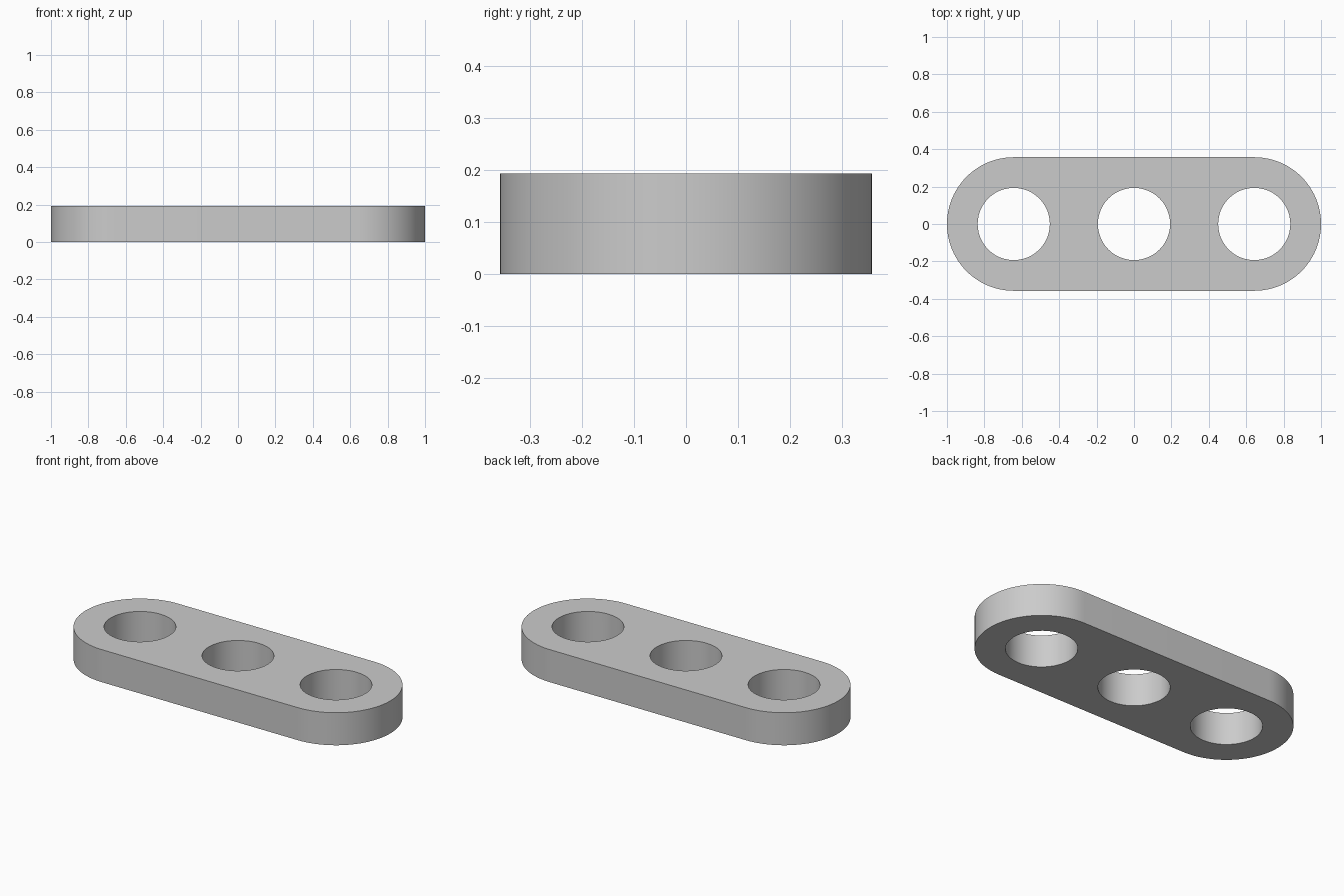
import bpy
import bmesh
from math import pi, sin, cos, radians

if "Cube" in bpy.data.objects:
    bpy.data.objects.remove(bpy.data.objects["Cube"], do_unlink=True)

HEIGHT = 0.193
END_RADIUS = 0.357
HOLE_RADIUS = 0.193
PITCH = 1 - END_RADIUS
STEPS = 48

grey = bpy.data.materials.new("light grey")
grey.use_nodes = True
colour = (0.6, 0.6, 0.6, 1)
grey.diffuse_color = colour
grey.node_tree.nodes["Principled BSDF"].inputs["Base Color"].default_value = colour


def extrude_outline(name, outline, bottom, top):
    """Make a solid by raising a flat outline from bottom to top."""
    bm = bmesh.new()
    base = bm.faces.new([bm.verts.new((x, y, bottom)) for x, y in outline])
    raised = bmesh.ops.extrude_face_region(bm, geom=[base], use_keep_orig=True)
    verts = [v for v in raised["geom"] if isinstance(v, bmesh.types.BMVert)]
    bmesh.ops.translate(bm, verts=verts, vec=(0, 0, top - bottom))
    bmesh.ops.recalc_face_normals(bm, faces=bm.faces)
    mesh = bpy.data.meshes.new(name)
    bm.to_mesh(mesh)
    bm.free()
    mesh.materials.append(grey)
    obj = bpy.data.objects.new(name, mesh)
    bpy.context.collection.objects.link(obj)
    return obj


def arc(cx, radius, start, sweep, count):
    angles = [start + sweep * i / STEPS for i in range(count)]
    return [(cx + radius * cos(a), radius * sin(a)) for a in angles]


# Rounded bar: a half circle at each end, joined by straight sides
outline = (arc(PITCH, END_RADIUS, -pi / 2, pi, STEPS + 1)
           + arc(-PITCH, END_RADIUS, pi / 2, pi, STEPS + 1))
bar = extrude_outline("link_bar", outline, 0, HEIGHT)

# Three evenly spaced through holes
for label, x in (("right", -PITCH), ("middle", 0), ("left", PITCH)):
    cutter = extrude_outline(label + "_hole_cutter",
                             arc(x, HOLE_RADIUS, 0, 2 * pi, STEPS),
                             -HEIGHT, 2 * HEIGHT)
    cutter.hide_render = True
    cutter.hide_set(True)
    cut = bar.modifiers.new(label + " hole", "BOOLEAN")
    cut.operation = "DIFFERENCE"
    cut.solver = "EXACT"
    cut.object = cutter

# Apply the cuts, then smooth the curved walls and keep the rims sharp
bpy.ops.object.select_all(action="DESELECT")
bar.select_set(True)
bpy.context.view_layer.objects.active = bar
for modifier in list(bar.modifiers):
    bpy.ops.object.modifier_apply(modifier=modifier.name)
bpy.ops.object.shade_smooth_by_angle(angle=radians(30))
